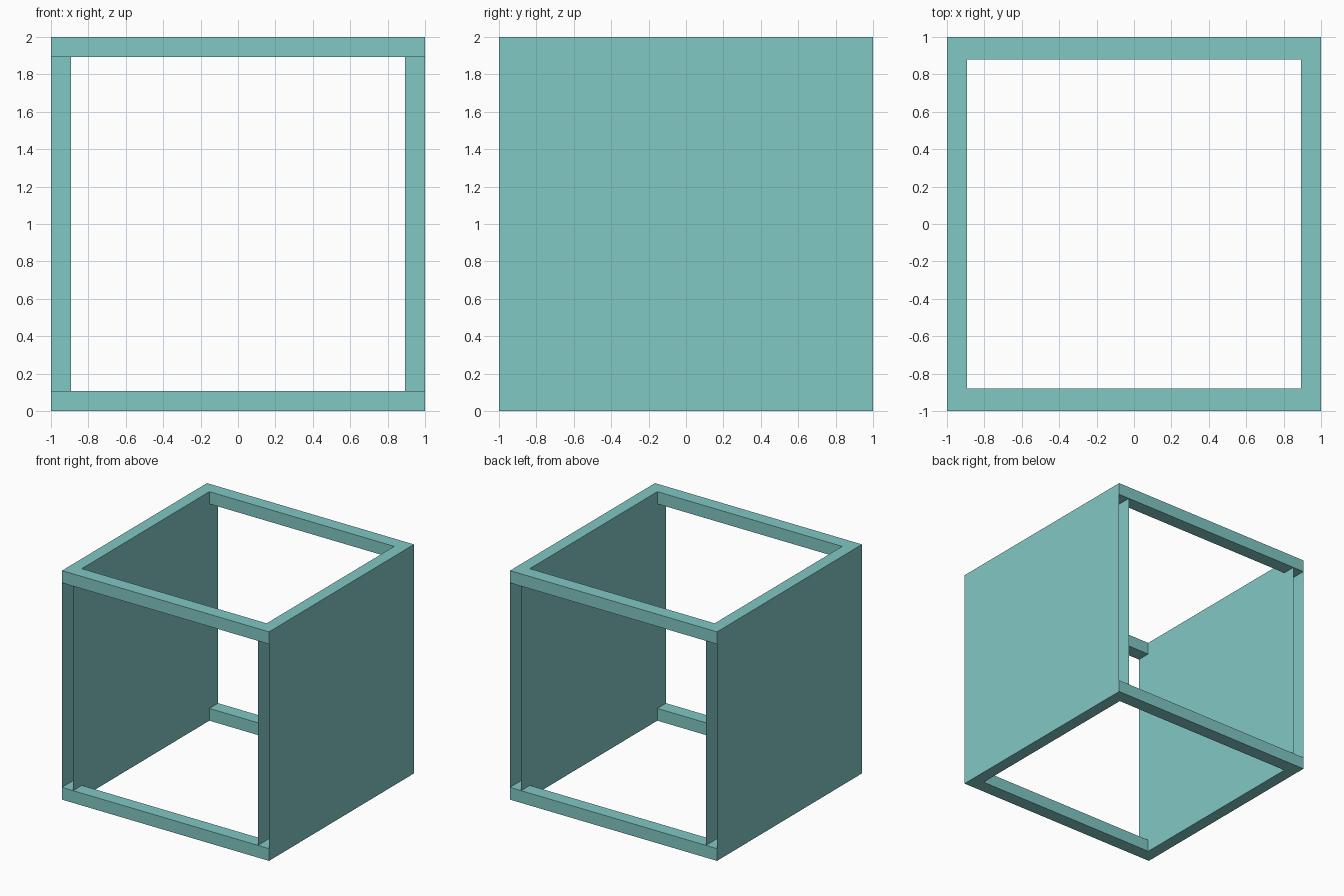
import bpy, bmesh

if "Cube" in bpy.data.objects:
    bpy.data.objects.remove(bpy.data.objects["Cube"])

T = 0.107          # bar height and panel thickness
X_IN = 1 - T       # inner half width
Y_IN = 0.88        # inner half depth of the frames


def add_object(name, bm):
    bmesh.ops.recalc_face_normals(bm, faces=bm.faces)
    mesh = bpy.data.meshes.new(name)
    bm.to_mesh(mesh)
    bm.free()
    mat = bpy.data.materials.get("teal")
    if mat is None:
        mat = bpy.data.materials.new("teal")
        mat.diffuse_color = (0.22, 0.58, 0.55, 1)
        mat.use_nodes = True
        mat.node_tree.nodes["Principled BSDF"].inputs["Base Color"].default_value = mat.diffuse_color
    mesh.materials.append(mat)
    obj = bpy.data.objects.new(name, mesh)
    bpy.context.collection.objects.link(obj)
    return obj


def quad(bm, pts):
    bm.faces.new([bm.verts.new(p) for p in pts])


def frame(name, z0, z1):
    # rectangular ring with a square section
    bm = bmesh.new()
    corners = [(-1, -1), (1, -1), (1, 1), (-1, 1)]
    outer = [bm.verts.new((x, y, z0)) for x, y in corners]
    inner = [bm.verts.new((x * X_IN, y * Y_IN, z0)) for x, y in corners]
    for i in range(4):
        j = (i + 1) % 4
        bm.faces.new((outer[i], outer[j], inner[j], inner[i]))
    base = list(bm.faces)
    new = bmesh.ops.extrude_face_region(bm, geom=base, use_keep_orig=True)["geom"]
    moved = [v for v in new if isinstance(v, bmesh.types.BMVert)]
    bmesh.ops.translate(bm, verts=moved, vec=(0, 0, z1 - z0))
    add_object(name, bm)


def side_panel(name, side):
    # hollow wall: two sheets, open at front and back, with a web in the middle
    bm = bmesh.new()
    z0, z1 = T, 2 - T
    for x in (side, side * X_IN):
        quad(bm, [(x, -1, z0), (x, 1, z0), (x, 1, z1), (x, -1, z1)])
    a, b = side * X_IN, side
    quad(bm, [(a, 0, z0), (b, 0, z0), (b, 0, z1), (a, 0, z1)])
    add_object(name, bm)


# top and bottom frames
frame("bottom_frame", 0, T)
frame("top_frame", 2 - T, 2)

# side walls
side_panel("left_panel", -1)
side_panel("right_panel", 1)
